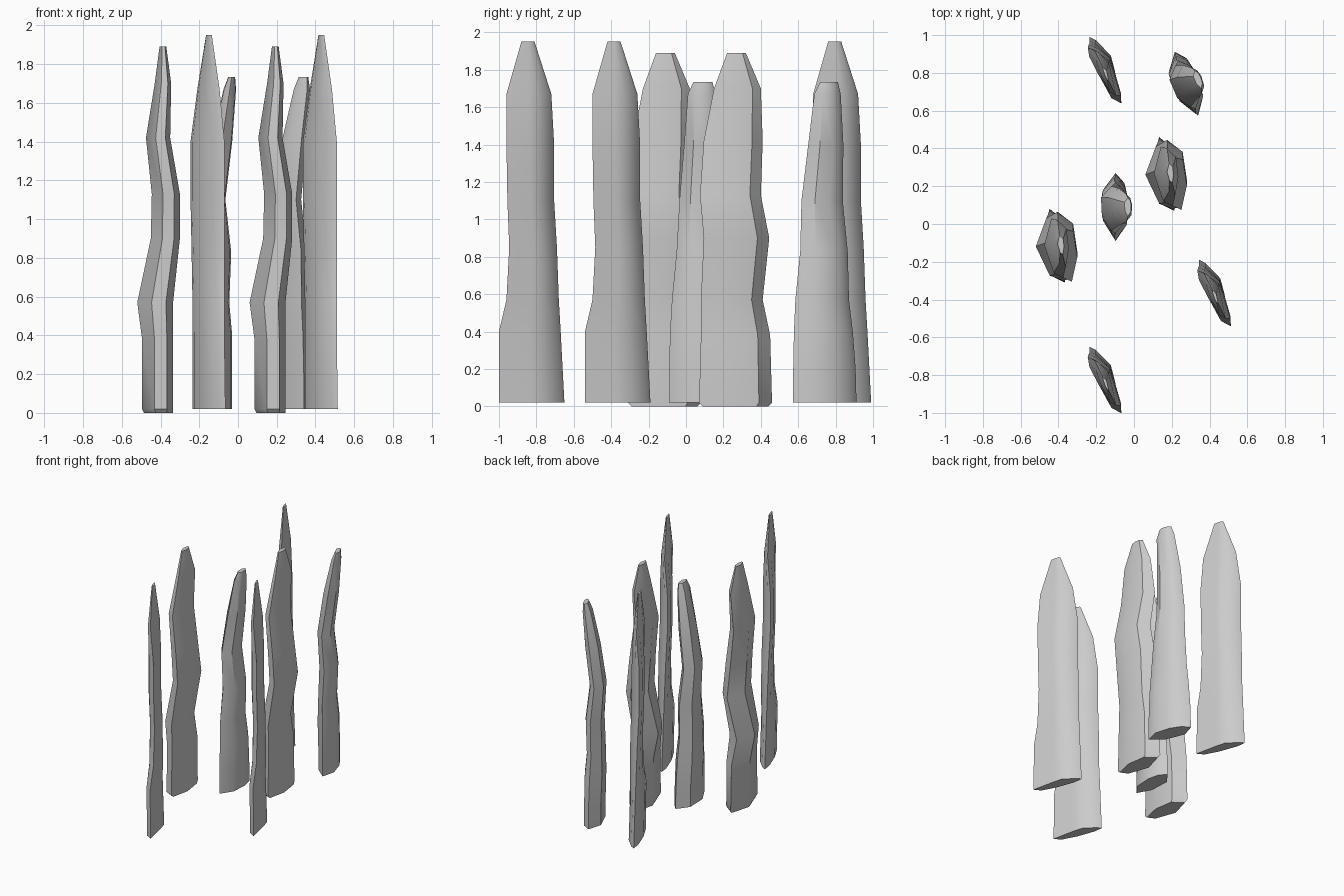
import bpy, bmesh
from math import radians


def stake(name, section, rings, spots):
    """Loft a section through rings (z, x0, x1, y0, y1); place copies at (x, y, turn)."""
    bm = bmesh.new()
    loops = [[bm.verts.new((x0 + u * (x1 - x0), y0 + v * (y1 - y0), z)) for u, v in section]
             for z, x0, x1, y0, y1 in rings]
    n = len(section)
    for a, b in zip(loops, loops[1:]):
        for i in range(n):
            j = (i + 1) % n
            bm.faces.new((a[i], a[j], b[j], b[i]))
    bm.faces.new(loops[0])
    bm.faces.new(loops[-1])
    bmesh.ops.recalc_face_normals(bm, faces=bm.faces)
    mesh = bpy.data.meshes.new(name)
    bm.to_mesh(mesh)
    bm.free()
    for k, (x, y, turn) in enumerate(spots):
        ob = bpy.data.objects.new(f"{name}_{k + 1}", mesh)
        bpy.context.collection.objects.link(ob)
        ob.location = (x, y, 0)
        ob.rotation_euler.z = radians(turn)
    bpy.ops.object.select_all(action='DESELECT')
    ob.select_set(True)
    bpy.context.view_layer.objects.active = ob
    bpy.ops.object.shade_smooth_by_angle(angle=radians(35))


# Flat, straight stakes with a slanted section and a sharp point
stake("flat_stake",
      [(0, 1), (.2, .95), (.66, .72), (.78, .5), (1, 0), (.7, .08), (.35, .4), (.05, .8)],
      [(.02, -.08, .09, -.18, .17), (.40, -.08, .085, -.18, .15), (.57, -.08, .085, -.14, .14),
       (.85, -.085, .085, -.125, .13), (1.10, -.09, .085, -.135, .115),
       (1.40, -.09, .085, -.14, .115), (1.67, -.055, .06, -.14, .10),
       (1.95, -.01, .02, -.06, .01)],
      [(-.155, .82, 0), (-.155, -.82, 0), (.425, -.36, 0)])

# Wavy stakes with a bevelled foot
stake("wavy_stake",
      [(.3, 1), (.85, .82), (1, .4), (.8, 0), (.4, .08), (0, .55)],
      [(0, -.075, .075, -.17, .18), (.02, -.085, .075, -.19, .20), (.38, -.085, .075, -.18, .19),
       (.57, -.11, .075, -.18, .15), (.90, -.04, .11, -.165, .185),
       (1.13, -.035, .11, -.185, .14), (1.42, -.065, .06, -.165, .15),
       (1.70, -.02, .065, -.11, .14), (1.89, .005, .04, -.04, .06)],
      [(.17, .26, 0), (-.41, -.12, 0)])

# Shorter stakes that bend sideways at the top
stake("bent_stake",
      [(.5, 1), (.85, .85), (1, .6), (.95, .25), (.5, 0), (.05, .3), (0, .75)],
      [(.02, -.075, .06, -.18, .18), (.20, -.075, .06, -.18, .175), (.40, -.08, .06, -.175, .16),
       (.57, -.075, .045, -.165, .14), (.83, -.07, .055, -.14, .13),
       (1.10, -.085, .025, -.125, .11), (1.40, -.045, .06, -.10, .10),
       (1.67, .015, .08, -.08, .07), (1.735, .04, .075, -.05, .05)],
      [(-.09, .09, 0), (.285, .745, 20)])
